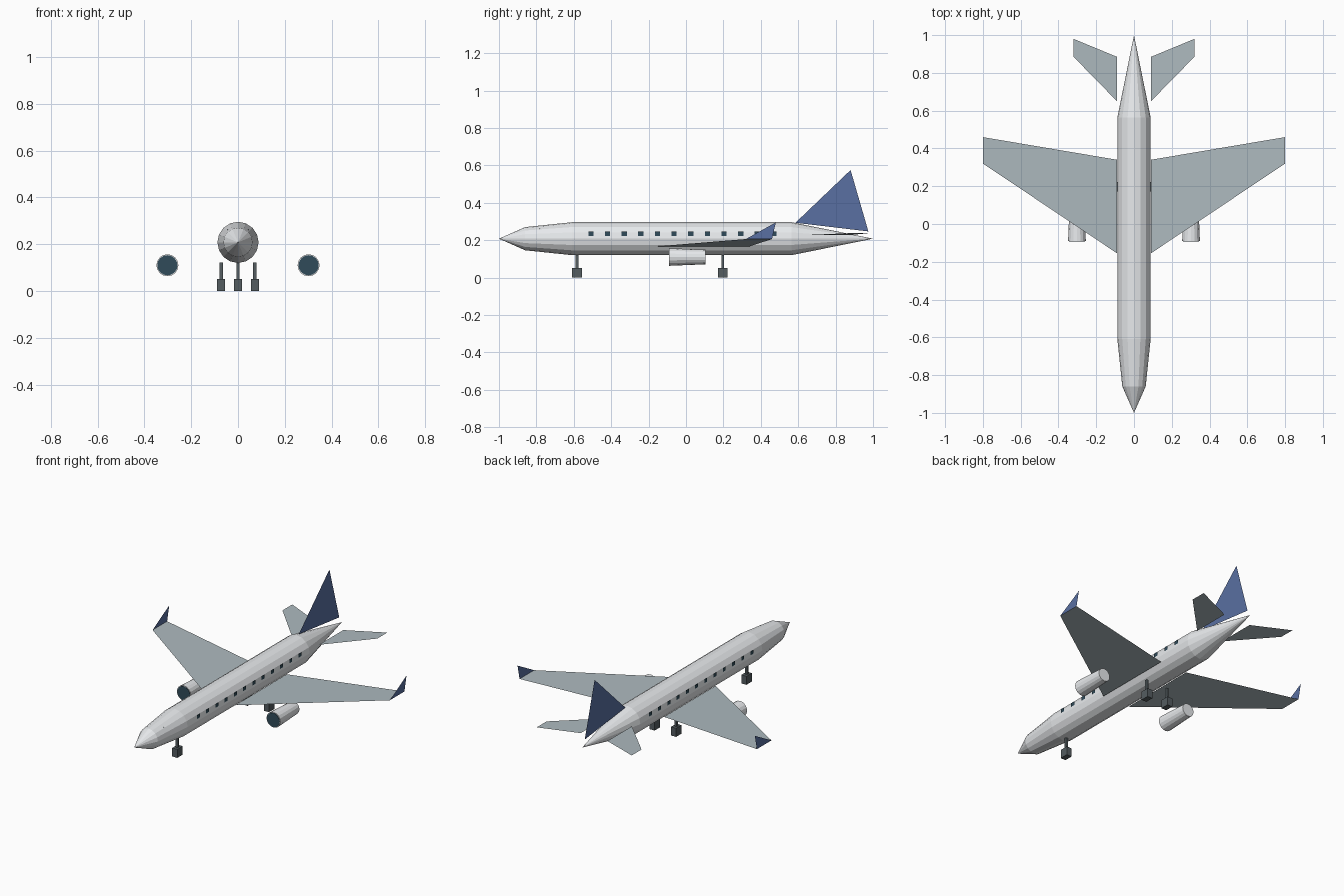
import bpy, bmesh, math
from mathutils import Matrix

if "Cube" in bpy.data.objects:
    bpy.data.objects.remove(bpy.data.objects["Cube"])


def material(name, rgb):
    m = bpy.data.materials.new(name)
    m.diffuse_color = (*rgb, 1)
    m.use_nodes = True
    m.node_tree.nodes["Principled BSDF"].inputs["Base Color"].default_value = m.diffuse_color
    return m


WHITE = material("hull_white", (0.80, 0.82, 0.84))
WING = material("wing_grey", (0.42, 0.49, 0.52))
BLUE = material("tail_blue", (0.10, 0.16, 0.36))
GLASS = material("dark_glass", (0.03, 0.07, 0.10))
DARK = material("gear_grey", (0.09, 0.11, 0.12))


def finish(name, bm, mat, mirror=False):
    mesh = bpy.data.meshes.new(name)
    bm.to_mesh(mesh)
    bm.free()
    ob = bpy.data.objects.new(name, mesh)
    bpy.context.collection.objects.link(ob)
    mesh.materials.append(mat)
    if mirror:
        mod = ob.modifiers.new("Mirror", 'MIRROR')
        mod.use_mirror_merge = False
    return ob


def sheet(name, polys, mat, mirror=False):
    bm = bmesh.new()
    for pts in polys:
        bm.faces.new([bm.verts.new(p) for p in pts])
    return finish(name, bm, mat, mirror)


def lathe(name, profile, centre, sides, mat, mirror=False):
    """Rings of (y, radius) along y; radius 0 gives a point, open ends are capped."""
    bm = bmesh.new()
    cx, cz = centre
    rings = []
    for y, r in profile:
        n = sides if r else 1
        rings.append([bm.verts.new((cx + r * math.cos(2 * math.pi * i / sides), y,
                                    cz + r * math.sin(2 * math.pi * i / sides)))
                      for i in range(n)])
    for a, b in zip(rings, rings[1:]):
        for i in range(sides):
            j = (i + 1) % sides
            quad = [a[i % len(a)], a[j % len(a)], b[j % len(b)], b[i % len(b)]]
            bm.faces.new(list(dict.fromkeys(quad)))
    for ring in (rings[0], rings[-1]):
        if len(ring) > 1:
            bm.faces.new(ring)
    bmesh.ops.recalc_face_normals(bm, faces=bm.faces)
    return finish(name, bm, mat, mirror)


def box(name, centre, size, mat, mirror=False):
    bm = bmesh.new()
    bmesh.ops.create_cube(bm, size=1, matrix=Matrix.Translation(centre) @ Matrix.Diagonal((*size, 1)))
    return finish(name, bm, mat, mirror)


# Fuselage
lathe("fuselage", [(-1, 0), (-0.86, 0.062), (-0.61, 0.088), (0.565, 0.088), (1, 0)],
      (0, 0.208), 16, WHITE)

# Wings, winglets, tailplanes and fin are thin sheets
sheet("wing", [[(0.09, -0.155, 0.167), (0.80, 0.32, 0.206),
                (0.80, 0.46, 0.206), (0.09, 0.34, 0.167)]], WING, True)
sheet("winglet", [[(0.80, 0.32, 0.206), (0.80, 0.46, 0.206), (0.80, 0.48, 0.295)]], BLUE, True)
sheet("tailplane", [[(0.09, 0.65, 0.228), (0.32, 0.885, 0.238),
                     (0.32, 0.98, 0.238), (0.09, 0.885, 0.228)]], WING, True)
sheet("tail_fin", [[(0, 0.585, 0.293), (0, 0.975, 0.247), (0, 0.88, 0.575)]], BLUE)

# Engines with dark intakes
lathe("engine", [(-0.09, 0.047), (0.105, 0.039)], (0.302, 0.11), 16, WHITE, True)
lathe("engine_intake", [(-0.092, 0.043), (-0.09, 0.043)], (0.302, 0.11), 16, GLASS, True)

# Cabin windows
rows = []
for i in range(12):
    y, z = -0.508 + i * 0.0889, 0.235
    rows.append([(0.089, y + a * 0.014, z + b * 0.012)
                 for a, b in ((-1, -1), (1, -1), (1, 1), (-1, 1))])
sheet("cabin_windows", rows, GLASS, True)

# Cockpit windows, mostly sunk into the nose
sheet("cockpit_window", [[(0.025, -0.80, 0.245), (0.048, -0.78, 0.245),
                          (0.048, -0.78, 0.262), (0.025, -0.80, 0.266)]], GLASS, True)

# Landing gear
for name, x, y in (("nose", 0, -0.583), ("main", 0.072, 0.197)):
    box(name + "_strut", (x, y, 0.085), (0.014, 0.014, 0.072), DARK, x > 0)
    box(name + "_wheel", (x, y, 0.026), (0.034, 0.052, 0.052), DARK, x > 0)
